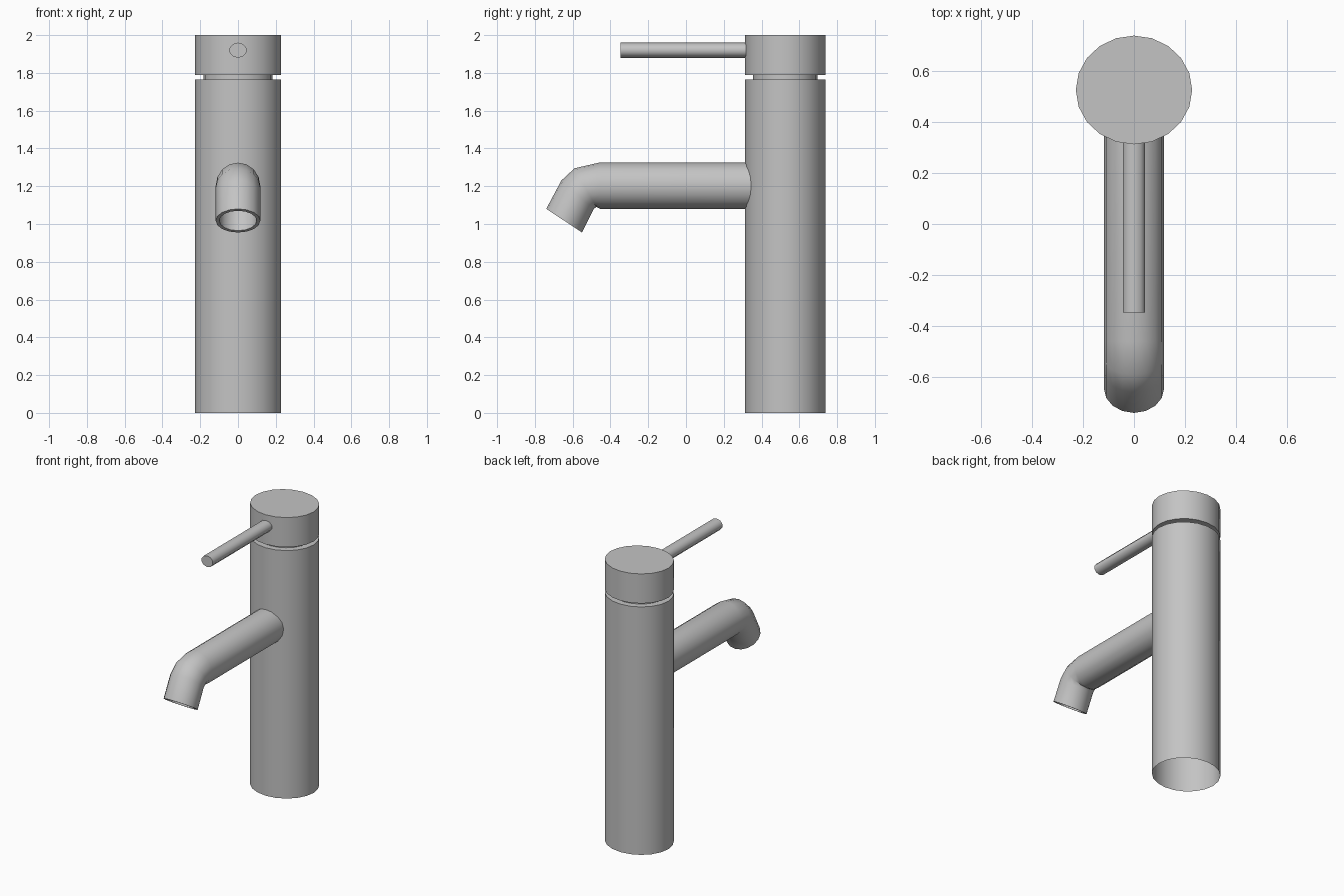
import bpy, bmesh, math
from mathutils import Vector

cube = bpy.data.objects.get("Cube")
if cube:
    bpy.data.objects.remove(cube, do_unlink=True)

metal = bpy.data.materials.new("brushed grey metal")
metal.use_nodes = True
GREY = (0.55, 0.55, 0.55, 1)
metal.diffuse_color = GREY
metal.node_tree.nodes["Principled BSDF"].inputs["Base Color"].default_value = GREY

AXIS_Y = 0.525            # centre of the upright column
RX, RY = 0.228, 0.213     # column radii


def loft(name, rings, cap_start=False, cap_end=False):
    """Skin a list of equal-length vertex rings with quads."""
    bm = bmesh.new()
    loops = [[bm.verts.new(p) for p in ring] for ring in rings]
    n = len(loops[0])
    for a, b in zip(loops, loops[1:]):
        for i in range(n):
            j = (i + 1) % n
            bm.faces.new((a[i], a[j], b[j], b[i]))
    if cap_start:
        bm.faces.new(loops[0][::-1])
    if cap_end:
        bm.faces.new(loops[-1])
    bmesh.ops.recalc_face_normals(bm, faces=bm.faces)
    mesh = bpy.data.meshes.new(name)
    bm.to_mesh(mesh)
    bm.free()
    mesh.materials.append(metal)
    obj = bpy.data.objects.new(name, mesh)
    bpy.context.collection.objects.link(obj)
    bpy.ops.object.select_all(action='DESELECT')
    obj.select_set(True)
    bpy.context.view_layer.objects.active = obj
    bpy.ops.object.shade_smooth_by_angle(angle=math.radians(40))
    return obj


def column_ring(scale, z, sides=20):
    """Horizontal ring around the column axis."""
    angles = [2 * math.pi * i / sides for i in range(sides)]
    return [(RX * scale * math.cos(a), AXIS_Y + RY * scale * math.sin(a), z)
            for a in angles]


def tube_ring(top, bottom, rx, scale=1.0, sides=16):
    """Ring across a tube, from its top and bottom (y, z) points."""
    t, b = Vector((0, *top)), Vector((0, *bottom))
    mid, half = (t + b) / 2, (t - b) / 2 * scale
    angles = [2 * math.pi * i / sides for i in range(sides)]
    return [mid + half * math.cos(a) + Vector((rx * scale * math.sin(a), 0, 0))
            for a in angles]


# Column: open underneath, with a flat shoulder at the top
loft("column", [column_ring(1, 0), column_ring(1, 1.765), column_ring(0.8, 1.765)])

# Narrow groove between column and handle cap
loft("neck", [column_ring(0.8, 1.765), column_ring(0.8, 1.79)])

# Turning cap
loft("handle_cap", [column_ring(0.8, 1.79), column_ring(1, 1.79),
                    column_ring(1, 2.0)], cap_end=True)

# Lever rod
loft("lever", [tube_ring((y, 1.96), (y, 1.88), 0.046, sides=10)
               for y in (0.33, -0.347)], cap_start=True, cap_end=True)

# Spout: bent pipe with a hollow outlet
sections = [((0.345, 1.325), (0.345, 1.08)),
            ((-0.46, 1.325), (-0.455, 1.08)),
            ((-0.59, 1.295), (-0.475, 1.09)),
            ((-0.66, 1.23), (-0.488, 1.08)),
            ((-0.74, 1.08), (-0.55, 0.955))]
outer = [tube_ring(t, b, 0.118) for t, b in sections]
inner = [tube_ring(t, b, 0.118, 0.84) for t, b in reversed(sections[1:])]
loft("spout", outer + inner, cap_end=True)
